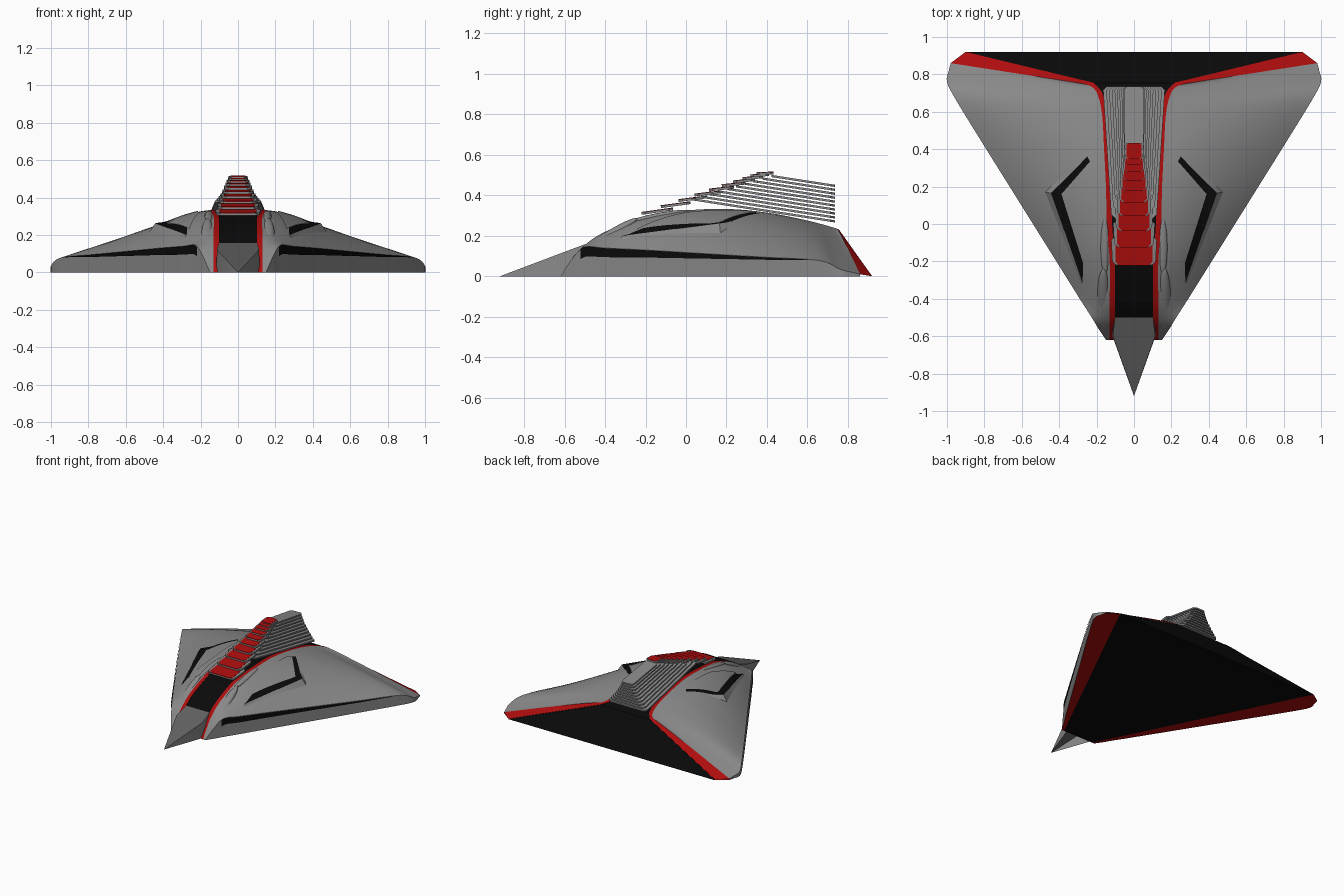
import bpy, bmesh, math
from mathutils import Vector
from mathutils.bvhtree import BVHTree

if "Cube" in bpy.data.objects:
    bpy.data.objects.remove(bpy.data.objects["Cube"])


def material(name, col):
    m = bpy.data.materials.new(name)
    m.diffuse_color = (*col, 1)
    m.use_nodes = True
    m.node_tree.nodes["Principled BSDF"].inputs["Base Color"].default_value = m.diffuse_color
    return m


RED = material("red_paint", (0.42, 0.004, 0.004))
BLACK = material("black_paint", (0.003, 0.003, 0.003))
GREY = material("hull_grey", (0.25, 0.25, 0.25))
DARK = material("dark_grey", (0.12, 0.12, 0.12))
CORE = Vector((0, 0.2, 0.05))


def make(name, verts, faces, mat=GREY, solid=False, smooth=35):
    me = bpy.data.meshes.new(name)
    me.from_pydata([tuple(v) for v in verts], [], faces)
    bm = bmesh.new()
    bm.from_mesh(me)
    bmesh.ops.remove_doubles(bm, verts=bm.verts, dist=1e-5)
    if solid:
        bmesh.ops.recalc_face_normals(bm, faces=bm.faces)
    else:  # open skins face away from the middle of the ship
        bm.normal_update()
        for f in bm.faces:
            if f.normal.dot(f.calc_center_median() - CORE) < 0:
                f.normal_flip()
    bm.to_mesh(me)
    bm.free()
    me.shade_smooth()
    me.set_sharp_from_angle(angle=math.radians(smooth))
    me.materials.append(mat)
    ob = bpy.data.objects.new(name, me)
    bpy.context.collection.objects.link(ob)
    return ob


def rows(name, grid, mat=GREY, mirror=True):
    """Skin through rows of points, with a copy on the left side."""
    n = len(grid[0])
    faces = [(i*n+j, i*n+j+1, (i+1)*n+j+1, (i+1)*n+j)
             for i in range(len(grid)-1) for j in range(n-1)]
    pts = [Vector(p) for r in grid for p in r]
    if mirror:
        make("left_" + name, [Vector((-p.x, p.y, p.z)) for p in pts], faces, mat)
        name = "right_" + name
    return make(name, pts, faces, mat)


def spline(pts, sub=4):
    out = []
    for i in range(len(pts)-1):
        a, b, c, d = (Vector(pts[min(max(i+k, 0), len(pts)-1)]) for k in (-1, 0, 1, 2))
        for s in range(sub):
            t = s/sub
            out.append(b + 0.5*t*(c-a + t*(2*a-5*b+4*c-d + t*(3*(b-c)+d-a))))
    return out + [Vector(pts[-1])]


# Hull stations: inner ridge curve and outer leading edge
ridge = spline([(.13, -.62, 0), (.13, -.56, .09), (.13, -.5, .155), (.13, -.4, .22),
                (.13, -.2, .295), (.145, 0, .325), (.15, .2, .333), (.16, .4, .315),
                (.17, .58, .28), (.19, .68, .255), (.22, .73, .24), (.27, .75, .232)])
edge = spline([(.15, -.62, 0), (.19, -.56, .09), (.226, -.5, .145), (.29, -.4, .14),
               (.415, -.2, .13), (.54, 0, .118), (.665, .2, .106), (.79, .4, .094),
               (.95, .66, .078), (1, .76, .035), (.99, .82, .02), (.98, .86, .01)])


def across(a, b, n=12):
    e = 1.5 - .45*min(max((a.y-.45)/.3, 0), 1)
    out = []
    for j in range(n+1):
        p = a.lerp(b, j/n)
        p.z = b.z + (a.z-b.z)*(1-(j/n)**e)
        out.append(p)
    return out


grid = [across(a, b) for a, b in zip(ridge, edge)]
hull = rows("hull", grid)
rows("leading_edge_wall", [[p, (p.x, p.y, 0)] for p in edge])

# Red trim running up the spine and out along the rear edge
inner = [Vector((p.x-.028, p.y, p.z)) for p in ridge[:-4]]
rear_a, rear_b = Vector((.215, .755, .232)), Vector((.9, .92, 0))
inner += [inner[-1].lerp(rear_a, t) for t in (.3, .55, .78)]
inner += [rear_a.lerp(rear_b, j/12) for j in range(13)]
rows("red_trim", [[a, b] for a, b in zip(ridge[:-1] + grid[-1], inner)], RED)

# Black canopy, spine deck and sloping rear face in one strip
rows("black_deck", [[(-p.x, p.y, p.z-.002), (p.x, p.y, p.z-.002)]
                    for p in inner if p.y > -.51], BLACK, mirror=False)

# Underside: black belly with red borders
belly_a, belly_b = Vector((.13, -.62, 0)), Vector((.9, .92, 0))
rows("belly_border", [[(p.x, p.y, 0), belly_a.lerp(belly_b, (p.y+.62)/1.48)] for p in edge], RED)
rows("belly", [[(-p.x, p.y, 0), (p.x, p.y, 0)] for p in (belly_a, belly_b)], BLACK, mirror=False)

# Pointed nose wedge with a darker top
tip = (0, -.92, 0)
rows("nose_side", [[tip, tip], [(.113, -.6, .121), (.115, -.6, 0)],
                   [(.102, -.5, .158), (.115, -.5, 0)]])
rows("nose_top", [[tip, tip], [(-.113, -.6, .121), (.113, -.6, .121)],
                  [(-.102, -.5, .158), (.102, -.5, .158)]], DARK, mirror=False)

# Black slash along the leading edge wall
slash = []
for p in edge:
    if -.53 < p.y < .62:
        f = (p.y+.53)/1.15
        q = p + Vector((.004, -.003, -.001))
        slash.append([q, q - Vector((0, 0, .048*(1-f)+.002))])
rows("side_slash", slash, BLACK)

# Flat raised panels on the hull: black chevron, grey infill and skirt
tree = BVHTree.FromPolygons([v.co for v in hull.data.vertices],
                            [p.vertices for p in hull.data.polygons])


def drape(p, lift):
    hit = tree.ray_cast(Vector((p.x, p.y, 2)), Vector((0, 0, -1)))[0]
    return Vector((p.x, p.y, max(p.z, (hit.z if hit else 0) + lift)))


def draped(name, left, right, lift, mat=GREY, n=10, m=3):
    g = []
    for k in range(len(left)-1):
        for s in range(n + (k == len(left)-2)):
            a = Vector(left[k]).lerp(Vector(left[k+1]), s/n)
            b = Vector(right[k]).lerp(Vector(right[k+1]), s/n)
            g.append([drape(a.lerp(b, j/m), lift) for j in range(m+1)])
    rows(name, g, mat)


out_v = [(.275, -.315, .2), (.442, .165, .263), (.25, .36, .29)]
in_v = [(.272, -.21, .222), (.388, .16, .266), (.235, .335, .29)]
draped("chevron", out_v, in_v, .005, BLACK)
draped("chevron_panel", in_v, [(.26, -.25, .2), (.212, .0, .25), (.215, .31, .29)], .006, m=5)
draped("chevron_skirt", out_v, [(.28, -.325, 0), (.475, .17, 0), (.25, .375, 0)], .001, m=1)

# Arched intake pods beside the canopy
for sx, side in ((1, "right"), (-1, "left")):
    for nm, ctr, rad, pitch in (("pod", (.163, -.4, .186), (.034, .19, .026), .56),
                                ("rear_pod", (.155, -.12, .298), (.024, .15, .018), .17)):
        bm = bmesh.new()
        bmesh.ops.create_uvsphere(bm, u_segments=24, v_segments=12, radius=1)
        me = bpy.data.meshes.new(nm)
        bm.to_mesh(me)
        bm.free()
        me.shade_smooth()
        me.materials.append(GREY)
        ob = bpy.data.objects.new(f"{side}_intake_{nm}", me)
        ob.location = (ctr[0]*sx, ctr[1], ctr[2])
        ob.scale = rad
        ob.rotation_euler = (pitch, 0, 0)
        bpy.context.collection.objects.link(ob)


# Louvre stack: forward tiles with red caps, and long rear plates
def slab(name, y0, z0, y1, z1, w0, w1, th, mat=GREY):
    c = min(.02, w0*.3)
    dz = (z1-z0)*c/(y1-y0)
    plan = [(-w0+c, y0, z0), (w0-c, y0, z0), (w0, y0+c, z0+dz), (w1, y1-c, z1-dz),
            (w1-c, y1, z1), (-w1+c, y1, z1), (-w1, y1-c, z1-dz), (-w0, y0+c, z0+dz)]
    n = len(plan)
    verts = plan + [(x, y, z-th) for x, y, z in plan]
    faces = [tuple(range(n)), tuple(range(2*n-1, n-1, -1))]
    faces += [(i, (i+1) % n, n+(i+1) % n, n+i) for i in range(n)]
    return make(name, verts, faces, mat, solid=True)


N = 10
for k in range(N):
    r = 1 - k/(N-1)
    y0 = -.22 + .1*k - .0041*k*k
    z0 = .316 + .345*(y0+.22)
    length = .085 + .07*r
    hw = .05 + .072*r**1.3
    z1 = z0 + .004 + .018*r
    slab(f"spine_tile_{k}", y0, z0, y0+length, z1, hw*.95, hw, .012)
    slab(f"red_tile_{k}", y0-.001, z0+.002, y0+length, z1+.002, hw*.82, hw*.8, .004, RED)
    ys = .1 + .0357*k - .07*r
    zb = .277 + .0195*k
    slab(f"louvre_plate_{k}", ys, zb+.155*(.735-ys), .735, zb, hw, .05+.115*r**1.3, .011)
